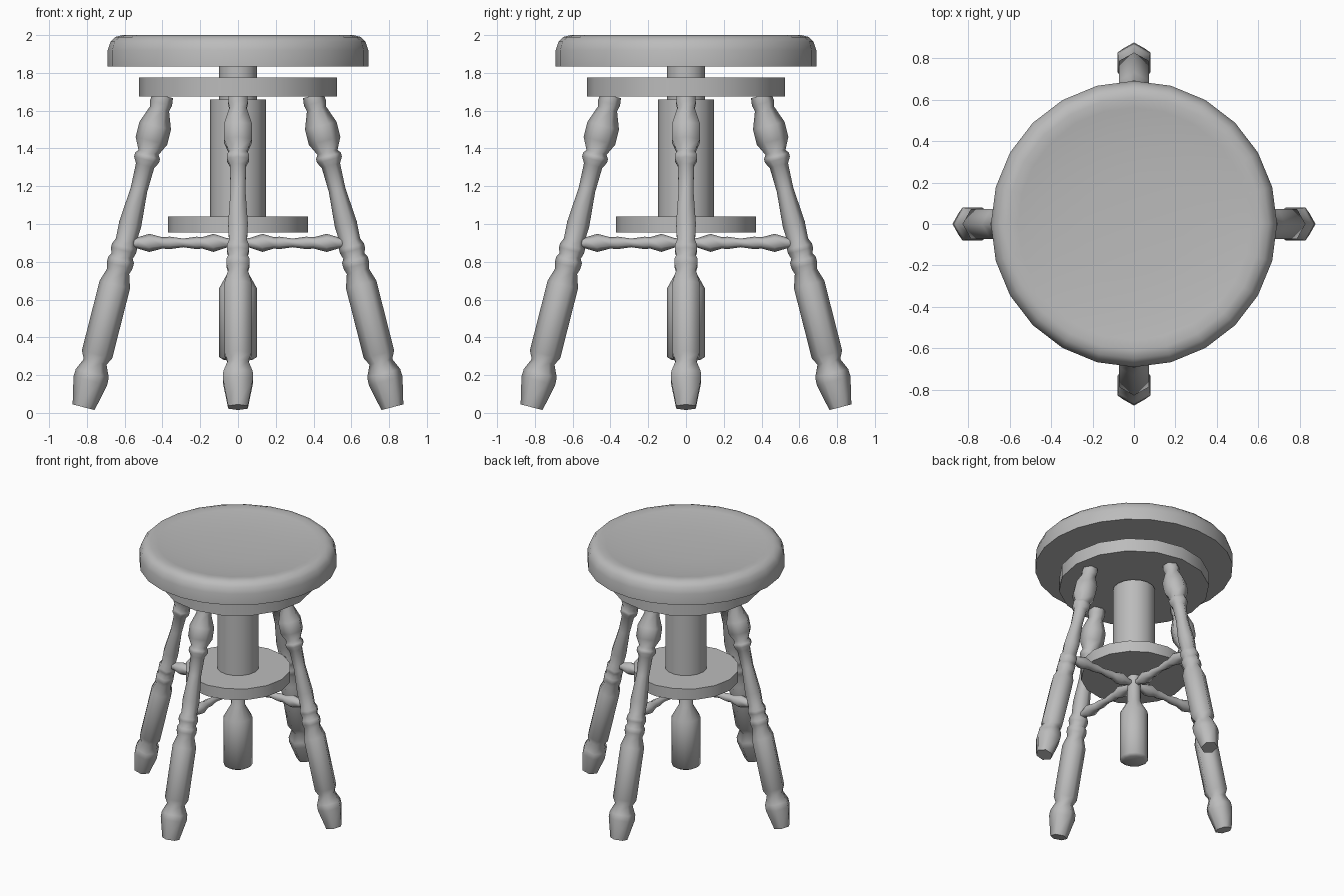
import bpy
import bmesh
import math
from mathutils import Matrix, Vector

if "Cube" in bpy.data.objects:
    bpy.data.objects.remove(bpy.data.objects["Cube"])

grey = bpy.data.materials.new("plain grey")
grey.use_nodes = True
colour = (0.5, 0.5, 0.5, 1)
grey.diffuse_color = colour
grey.node_tree.nodes["Principled BSDF"].inputs["Base Color"].default_value = colour


def turned(name, profile, sides, matrix=Matrix(), smooth=40):
    """Turn a (radius, height) profile about its axis; close both ends."""
    bm = bmesh.new()
    rings = []
    for radius, height in profile:
        if radius == 0:
            rings.append([bm.verts.new((0, 0, height))] * sides)
            continue
        ring = []
        for i in range(sides):
            a = math.tau * i / sides
            ring.append(bm.verts.new((radius * math.cos(a), radius * math.sin(a), height)))
        rings.append(ring)
    for low, high in zip(rings, rings[1:]):
        for i in range(sides):
            j = (i + 1) % sides
            corners = list(dict.fromkeys((low[i], low[j], high[j], high[i])))
            bm.faces.new(corners)
    for ring in (rings[0], rings[-1]):
        if ring[0] is not ring[1]:
            bm.faces.new(ring)
    bmesh.ops.recalc_face_normals(bm, faces=bm.faces)
    mesh = bpy.data.meshes.new(name)
    bm.to_mesh(mesh)
    bm.free()
    mesh.materials.append(grey)
    obj = bpy.data.objects.new(name, mesh)
    obj.matrix_world = matrix
    bpy.context.collection.objects.link(obj)
    bpy.ops.object.select_all(action="DESELECT")
    obj.select_set(True)
    bpy.context.view_layer.objects.active = obj
    bpy.ops.object.shade_smooth_by_angle(angle=math.radians(smooth))
    return obj


# Seat with rounded rim and shallow dish
turned("seat", [(0.69, 1.835), (0.69, 1.92), (0.675, 1.965), (0.65, 1.99),
                (0.61, 2.0), (0.56, 1.993), (0.45, 1.98), (0.25, 1.97), (0, 1.967)], 24)

# Plates, column and screw
turned("upper_plate", [(0.525, 1.675), (0.525, 1.775)], 16)
turned("lower_plate", [(0.37, 0.955), (0.37, 1.04)], 16)
turned("column", [(0.147, 1.03), (0.147, 1.66)], 16)
turned("seat_screw", [(0.1, 1.65), (0.1, 1.84)], 16)

# Hanging centre post
turned("centre_post", [(0.075, 0.28), (0.1, 0.295), (0.1, 0.66), (0.05, 0.75),
                       (0.045, 0.96)], 12, smooth=65)

leg_profile = [(0.06, 0.03), (0.092, 0.17), (0.09, 0.21), (0.062, 0.27), (0.083, 0.31),
               (0.083, 0.68), (0.06, 0.75), (0.07, 0.78), (0.07, 0.81), (0.058, 0.83),
               (0.068, 0.86), (0.068, 0.88), (0.055, 0.91), (0.06, 1.0), (0.045, 1.18),
               (0.05, 1.31), (0.068, 1.34), (0.068, 1.36), (0.055, 1.38), (0.086, 1.44),
               (0.086, 1.52), (0.052, 1.61), (0.06, 1.64), (0.055, 1.68)]
stretcher_profile = [(0.022, 0), (0.025, 0.06), (0.048, 0.13), (0.03, 0.19), (0.033, 0.22),
                     (0.023, 0.29), (0.033, 0.36), (0.03, 0.4), (0.048, 0.47),
                     (0.03, 0.53), (0.022, 0.58)]

# Four splayed legs, each joined to the centre by a stretcher
foot, top = Vector((0.825, 0, 0)), Vector((0.4, 0, 1.67))
lean = math.atan2(top.x - foot.x, top.z)
stretch = 1 / math.cos(lean)
leg_points = [(r, z * stretch) for r, z in leg_profile]
for i, side in enumerate(("left", "back", "right", "front")):
    spin = Matrix.Rotation(i * math.pi / 2, 4, "Z")
    turned(side + "_leg", leg_points, 6,
           spin @ Matrix.Translation(foot) @ Matrix.Rotation(lean, 4, "Y"), 75)
    turned(side + "_stretcher", stretcher_profile, 6,
           spin @ Matrix.Translation((0, 0, 0.9)) @ Matrix.Rotation(math.pi / 2, 4, "Y"), 75)
